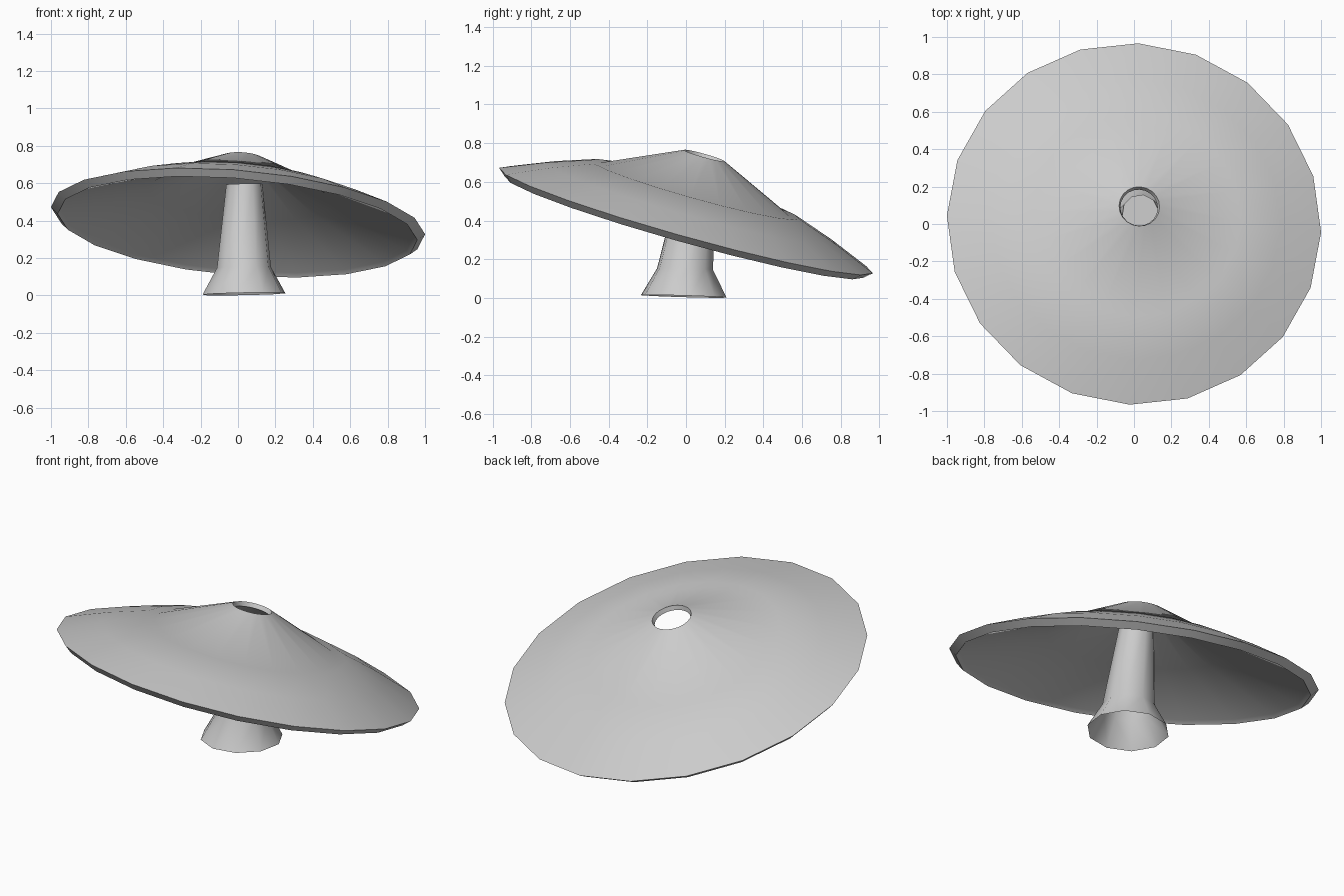
import bpy, math
from mathutils import Vector, Matrix

if "Cube" in bpy.data.objects:
    bpy.data.objects.remove(bpy.data.objects["Cube"])


def loft(name, rings, sides, closed=False, cap_top=False, angle=40):
    """Skin a list of vertex rings into one mesh object."""
    n = len(rings)
    verts = [v for ring in rings for v in ring]
    faces = []
    for i in range(n if closed else n - 1):
        a, b = i * sides, ((i + 1) % n) * sides
        for k in range(sides):
            m = (k + 1) % sides
            faces.append((a + k, a + m, b + m, b + k))
    if cap_top:
        faces.append(tuple(range((n - 1) * sides, n * sides)))
    mesh = bpy.data.meshes.new(name)
    mesh.from_pydata(verts, [], faces)
    mesh.update()
    ob = bpy.data.objects.new(name, mesh)
    bpy.context.collection.objects.link(ob)
    bpy.ops.object.select_all(action='DESELECT')
    ob.select_set(True)
    bpy.context.view_layer.objects.active = ob
    bpy.ops.object.shade_smooth_by_angle(angle=math.radians(angle))
    return ob


def circle(r, sides, phase=0.0):
    return [Vector((r * math.cos(phase + math.tau * k / sides),
                    r * math.sin(phase + math.tau * k / sides), 0))
            for k in range(sides)]


# Tilted cap: thin closed shell profile (radius, height), from underside to top
profile = [(0.10, 0.325), (0.49, 0.14), (0.945, -0.015), (0.965, -0.035),
           (1.004, 0.0), (0.78, 0.092), (0.56, 0.168), (0.505, 0.169),
           (0.109, 0.35)]
normal = Vector((0.085, 0.28, 1)).normalized()
tilt = Matrix.Translation((0, 0, 0.4)) @ \
    Vector((0, 0, 1)).rotation_difference(normal).to_matrix().to_4x4()
SIDES = 20
cap_rings = [[tilt @ (p + Vector((0, 0, h)))
              for p in circle(r, SIDES, math.radians(-2))]
             for r, h in profile]
cap = loft("cap", cap_rings, SIDES, closed=True, angle=50)

# Stem: flared open foot, slightly leaning, flat top below the cap's hole
SIDES = 10
stem_rings = []
for (cx, cy, cz), r in [((0.032, -0.012, 0.008), 0.224),
                        ((0.032, -0.005, 0.15), 0.146),
                        ((0.034, 0.06, 0.595), 0.098)]:
    stem_rings.append([Vector((cx + p.x, cy + p.y,
                               max(0, cz + 0.02 * p.x - 0.03 * p.y)))
                       for p in circle(r, SIDES, math.radians(9))])
stem = loft("stem", stem_rings, SIDES, cap_top=True, angle=40)
